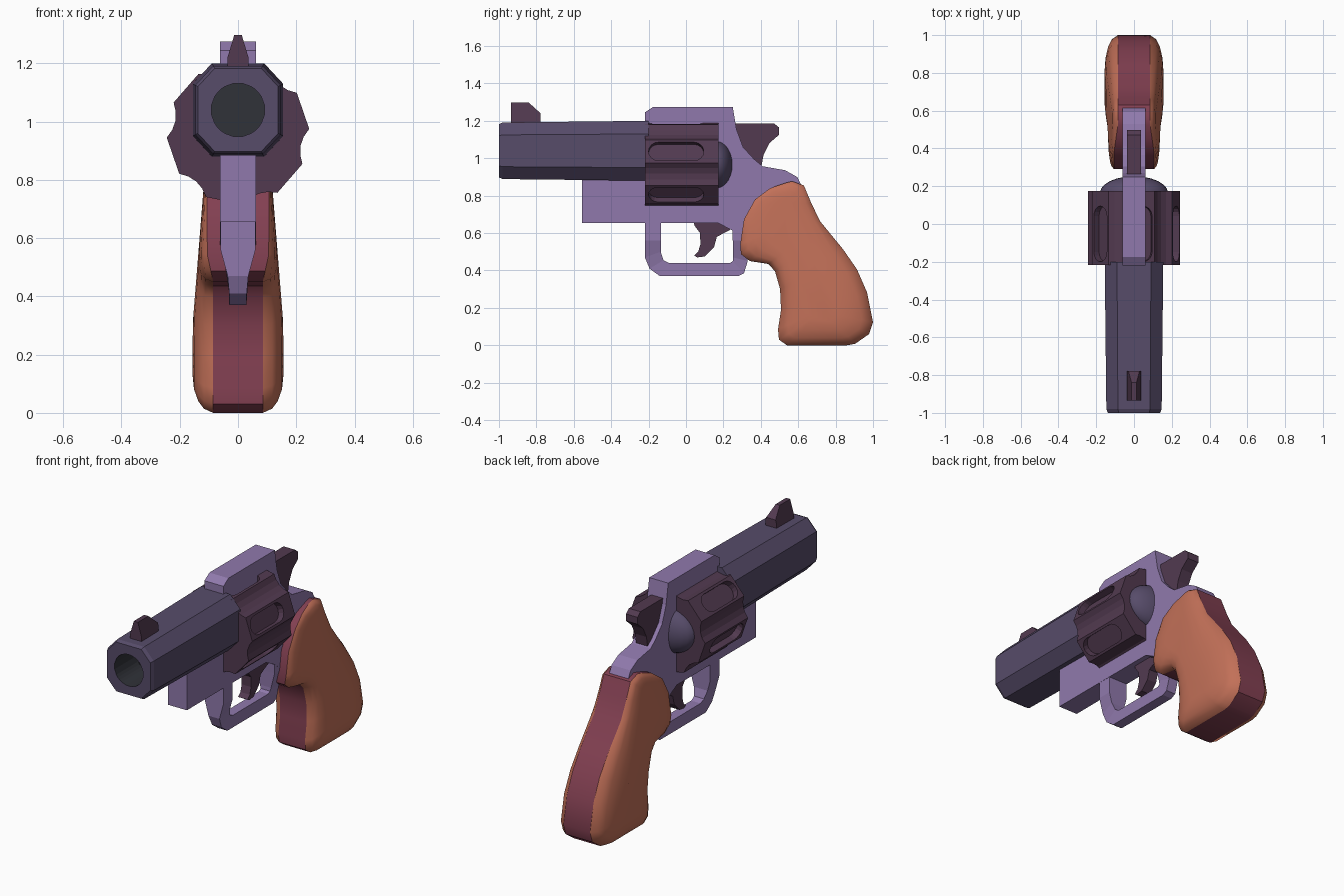
import bpy, bmesh, math
from mathutils import Vector
from mathutils.geometry import intersect_point_line

if "Cube" in bpy.data.objects:
    bpy.data.objects.remove(bpy.data.objects["Cube"])


def material(name, r, g, b):
    lin = [((c / 255 + 0.055) / 1.055) ** 2.4 for c in (r, g, b)]
    m = bpy.data.materials.new(name)
    m.diffuse_color = (*lin, 1)
    m.use_nodes = True
    m.node_tree.nodes["Principled BSDF"].inputs["Base Color"].default_value = m.diffuse_color
    return m


LAVENDER = material("lavender metal", 144, 121, 172)
SLATE = material("slate purple metal", 87, 76, 106)
PLUM = material("dark plum metal", 82, 58, 80)
WOOD = material("orange brown wood", 194, 112, 88)
MAROON = material("maroon grip core", 131, 64, 82)
DARK = material("dark bore", 48, 50, 56)


def clamp(v):
    return max(0.0, min(1.0, v))


def finish(bm, name, mats, smooth=None):
    bmesh.ops.recalc_face_normals(bm, faces=bm.faces[:])
    me = bpy.data.meshes.new(name)
    bm.to_mesh(me)
    bm.free()
    ob = bpy.data.objects.new(name, me)
    bpy.context.collection.objects.link(ob)
    for m in mats:
        me.materials.append(m)
    if smooth:
        bpy.ops.object.select_all(action='DESELECT')
        ob.select_set(True)
        bpy.context.view_layer.objects.active = ob
        bpy.ops.object.shade_smooth_by_angle(angle=math.radians(smooth))
    return ob


def loft(bm, rings, closed=True, caps=(True, True)):
    """Join rings of points with quads; returns the faces of each band and the caps."""
    vs = [[bm.verts.new(p) for p in r] for r in rings]
    n = len(vs[0])
    bands = []
    for a, b in zip(vs, vs[1:]):
        bands.append([bm.faces.new((a[i], a[(i + 1) % n], b[(i + 1) % n], b[i]))
                      for i in range(n if closed else n - 1)])
    for ring, cap in ((vs[0], caps[0]), (vs[-1], caps[1])):
        if cap:
            bands.append([bm.faces.new(ring)])
    return bands


def prism(name, profile, width, mat, smooth=None):
    """Side profile in (y, z) extruded to +-width, which may vary with (y, z)."""
    w = width if callable(width) else (lambda y, z: width)
    bm = bmesh.new()
    loft(bm, [[(s * w(y, z), y, z) for y, z in profile] for s in (-1, 1)])
    return finish(bm, name, [mat], smooth)


# Frame with top strap and underlug
prism("frame", [(-.555, .655), (.17, .655), (.245, .615), (.33, .55), (.45, .6), (.6, .8),
                (.615, .86), (.594, .9), (.53, .936), (.41, .957), (.364, .995), (.305, 1.06),
                (.27, 1.155), (.25, 1.275), (-.175, 1.275), (-.22, 1.245), (-.22, .885),
                (-.555, .885)], .061, LAVENDER)

# Trigger guard, narrowing towards the bottom
outer = [(-.22, .67), (-.22, .56), (-.22, .47), (-.195, .41), (-.14, .37), (.28, .37),
         (.31, .385), (.33, .45), (.33, .56), (.33, .67)]
inner = [(-.135, .67), (-.135, .56), (-.135, .5), (-.12, .455), (-.09, .44), (.235, .44),
         (.25, .45), (.252, .47), (.25, .56), (.245, .67)]


def guard_width(z):
    return .03 + .03 * clamp((z - .45) / .11)


bm = bmesh.new()
loft(bm, [[(-guard_width(o[1]), *o), (guard_width(o[1]), *o),
           (guard_width(i[1]), *i), (-guard_width(i[1]), *i)] for o, i in zip(outer, inner)])
finish(bm, "trigger_guard", [LAVENDER])

# Octagonal barrel with a dark bore
CZ = 1.04
corners = [(.155, -.09), (.155, .09), (.09, .16), (-.09, .16),
           (-.155, .09), (-.155, -.09), (-.09, -.16), (.09, -.16)]
octagon = []
for k in range(8):
    a, b = Vector(corners[k]), Vector(corners[(k + 1) % 8])
    octagon += [a.lerp(b, t / 3) for t in range(3)]
bore = [p.normalized() * .092 for p in octagon]


def ring(points, y, s=1):
    return [(p.x * s, y, CZ + p.y * s) for p in points]


bm = bmesh.new()
bands = loft(bm, [ring(octagon, -.2), ring(octagon, -.98, .945), ring(octagon, -1, .89),
                  ring(bore, -1), ring(bore, -.8)])
for f in bands[3] + bands[5]:
    f.material_index = 1
finish(bm, "barrel", [SLATE, DARK])

# Front sight
prism("front_sight", [(-.935, 1.17), (-.935, 1.22), (-.935, 1.297), (-.84, 1.297),
                      (-.777, 1.24), (-.777, 1.22), (-.777, 1.17)],
      lambda y, z: .036 - .023 * clamp((z - 1.22) / .075), PLUM)

# Cylinder: six flat lands with shallow grooves between them
AZ, START = .96, 19
section = []
for k in range(6):
    for da, r in ((-15.5, .245), (15.5, .245), (22, .226), (30, .219), (38, .226)):
        a = math.radians(START + 60 * k + da)
        section.append((r * math.cos(a), AZ + r * math.sin(a)))
bm = bmesh.new()
loft(bm, [[(x, y, z) for x, z in section] for y in (-.218, .175)])
drum = finish(bm, "cylinder", [PLUM])

# Closed slots cut into the lands
bm = bmesh.new()
for k in range(6):
    a = math.radians(START + 60 * k)
    n, t = Vector((math.cos(a), 0, math.sin(a))), Vector((-math.sin(a), 0, math.cos(a)))
    stadium = []
    for end, base in ((.043, 0), (-.148, 180)):
        for i in range(9):
            b = math.radians(base - 90 + i * 22.5)
            stadium.append((.052 * math.sin(b), end + .052 * math.cos(b)))
    loft(bm, [[Vector((0, y, AZ)) + n * r + t * u for u, y in stadium] for r in (.2, .3)])
cutter = finish(bm, "slot_cutter", [PLUM])
cutter.hide_render = True
mod = drum.modifiers.new("slots", 'BOOLEAN')
mod.operation, mod.solver, mod.object = 'DIFFERENCE', 'EXACT', cutter
bpy.ops.object.select_all(action='DESELECT')
bpy.context.view_layer.objects.active = drum
drum.select_set(True)
bpy.ops.object.modifier_apply(modifier="slots")
bpy.data.objects.remove(cutter)

# Rounded shield behind the cylinder
bm = bmesh.new()
bmesh.ops.create_uvsphere(bm, u_segments=24, v_segments=14, radius=1)
for v in bm.verts:
    v.co = (v.co.x * .18, .165 + v.co.y * .088, .965 + v.co.z * .132)
finish(bm, "recoil_shield", [SLATE], 40)

# Hammer and trigger
prism("hammer", [(.25, 1.187), (.47, 1.187), (.497, 1.165), (.497, 1.125), (.445, 1.08),
                 (.415, 1.02), (.4, .94), (.3, .94)], .037, PLUM)
prism("trigger", [(.04, .67), (.045, .64), (.075, .6), (.077, .54), (.065, .5), (.043, .48),
                  (.06, .47), (.1, .475), (.15, .525), (.165, .58), (.25, .625), (.25, .67)],
      .03, PLUM)

# Grip core
grip = [(.524, .866), (.567, .877), (.63, .855), (.67, .76), (.717, .663), (.84, .513),
        (.914, .406), (.968, .283), (1.0, .123), (.979, .06), (.904, .008), (.86, 0), (.54, 0),
        (.497, .03), (.492, .085), (.508, .19), (.503, .3), (.476, .396), (.44, .435),
        (.342, .45), (.294, .487), (.29, .54), (.31, .674), (.369, .78), (.45, .84)]


def core_width(y, z):
    return .085 + .022 * clamp((.5 - y) / .1) * clamp((z - .45) / .1)


prism("grip_core", grip, core_width, MAROON, 35)

# Bulging grip panels, each outline drawn in towards a central spine
spine = [Vector(p) for p in ((.53, .76), (.47, .62), (.62, .42), (.73, .18))]


def nearest(p):
    best = []
    for a, b in zip(spine, spine[1:]):
        t = clamp(intersect_point_line(p, a, b)[1])
        best.append(a.lerp(b, t))
    return min(best, key=lambda q: (q - p).length)


for side, label in ((1, "right"), (-1, "left")):
    rings = []
    for f, bulge in ((0, 0), (.08, .45), (.22, .72), (.45, .93), (.72, 1)):
        pts = []
        for y, z in grip:
            p = Vector((y, z))
            q = p.lerp(nearest(p), f)
            e = core_width(y, z)
            w = .156 - .04 * clamp((q.y - .3) / .5)
            pts.append((side * (e + (w - e) * bulge), q.x, q.y))
        rings.append(pts)
    bm = bmesh.new()
    loft(bm, rings, caps=(True, True))
    finish(bm, "grip_panel_" + label, [WOOD], 45)
